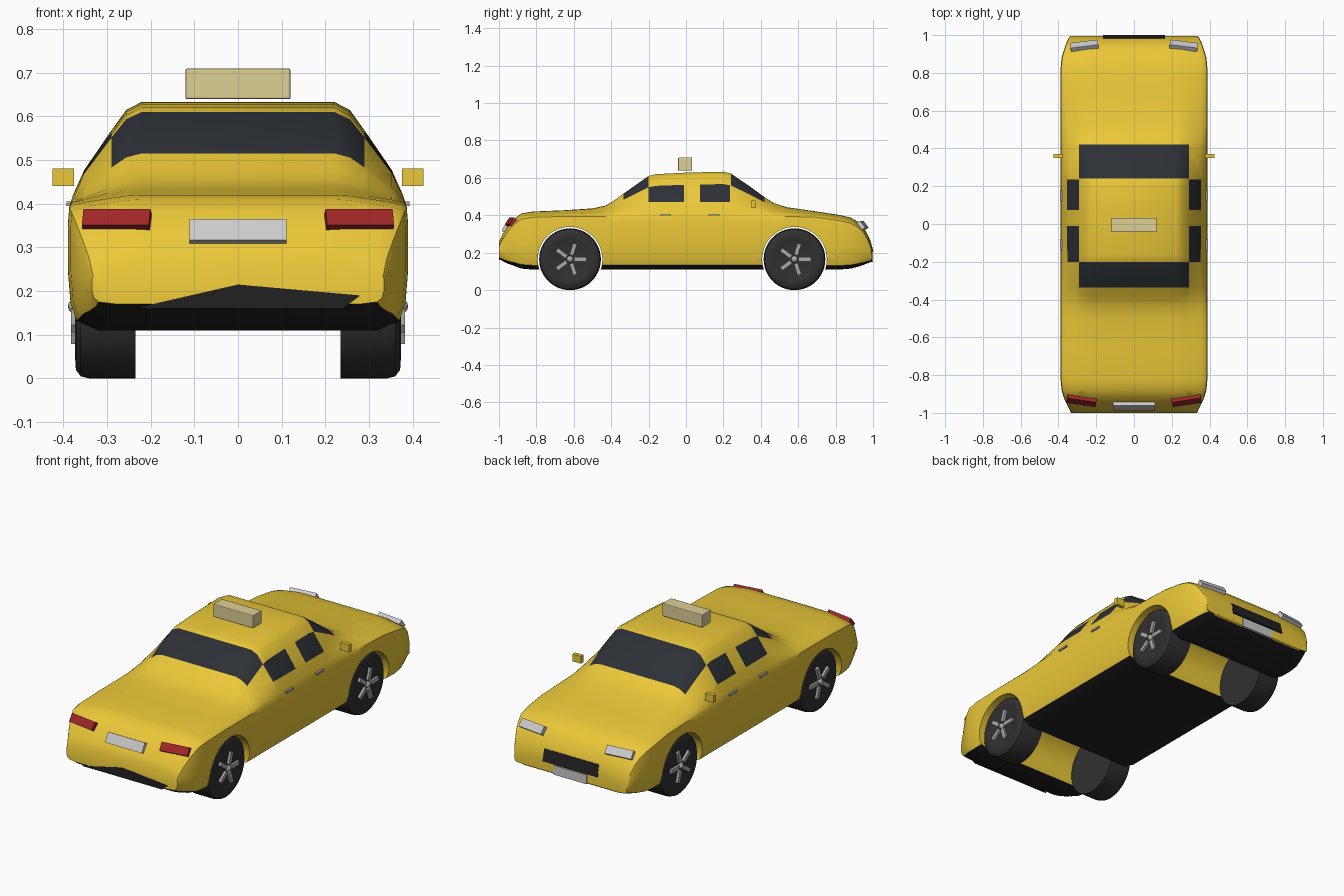
import bpy, bmesh, math
from mathutils import Vector

if "Cube" in bpy.data.objects:
    bpy.data.objects.remove(bpy.data.objects["Cube"])


def material(name, r, g, b):
    m = bpy.data.materials.new(name)
    m.diffuse_color = (r, g, b, 1)
    m.use_nodes = True
    m.node_tree.nodes["Principled BSDF"].inputs["Base Color"].default_value = m.diffuse_color
    return m


YELLOW = material("yellow_paint", 0.83, 0.58, 0.04)
GLASS = material("dark_glass", 0.025, 0.03, 0.036)
BLACK = material("black_plastic", 0.015, 0.015, 0.016)
RUBBER = material("rubber", 0.03, 0.03, 0.03)
RED = material("red_lens", 0.35, 0.02, 0.02)
WHITE = material("white_plate", 0.72, 0.73, 0.72)
CREAM = material("cream_sign", 0.72, 0.63, 0.3)
STEEL = material("steel", 0.4, 0.4, 0.4)
AXLES = (-0.62, 0.58)


def add(name, bm, mats):
    bmesh.ops.recalc_face_normals(bm, faces=bm.faces)
    me = bpy.data.meshes.new(name)
    bm.to_mesh(me)
    bm.free()
    for m in mats:
        me.materials.append(m)
    ob = bpy.data.objects.new(name, me)
    bpy.context.collection.objects.link(ob)
    return ob


def activate(ob):
    bpy.ops.object.select_all(action='DESELECT')
    ob.select_set(True)
    bpy.context.view_layer.objects.active = ob


def smooth(ob, angle=35):
    activate(ob)
    bpy.ops.object.shade_smooth_by_angle(angle=math.radians(angle))


def box(name, centre, size, mat, rot=(0, 0, 0)):
    bm = bmesh.new()
    bmesh.ops.create_cube(bm, size=1)
    bmesh.ops.scale(bm, vec=size, verts=bm.verts)
    ob = add(name, bm, [mat])
    ob.location, ob.rotation_euler = centre, rot
    return ob


def lathe(name, profile, centre, mats, steps=48):
    """Spin (x, radius) points round the x axis."""
    bm = bmesh.new()
    vs = [bm.verts.new((x, 0, r)) for x, r in profile]
    es = [bm.edges.new(p) for p in zip(vs, vs[1:])]
    bmesh.ops.spin(bm, geom=vs + es, axis=(1, 0, 0), cent=(0, 0, 0),
                   angle=2 * math.pi, steps=steps)
    bmesh.ops.remove_doubles(bm, verts=bm.verts, dist=1e-5)
    ob = add(name, bm, mats)
    ob.location = centre
    return ob


# Body: one section shape lofted through stations (y, bottom, top, width scale)
STATIONS = [
    (-1.0, .17, .26, .86), (-.98, .155, .30, .88), (-.95, .14, .345, .92),
    (-.92, .13, .38, .955), (-.88, .115, .41, .985), (-.82, .11, .42, 1),
    (-.65, .11, .427, 1), (-.5, .11, .437, 1), (-.43, .11, .452, 1),
    (-.38, .11, .482, 1), (-.335, .11, .515, 1), (-.2, .11, .61, 1),
    (-.16, .11, .62, 1), (0, .11, .628, 1), (.2, .11, .633, 1),
    (.24, .11, .623, 1), (.34, .11, .555, 1), (.42, .11, .497, 1),
    (.47, .11, .465, 1), (.54, .11, .443, 1), (.7, .11, .42, 1),
    (.82, .11, .402, 1), (.88, .115, .388, .985), (.92, .125, .365, .955),
    (.95, .135, .335, .93), (.975, .145, .29, .9), (.99, .15, .25, .88),
    (.995, .155, .21, .87)]
UPPER = [(0, 1), (.22, 1), (.256, .92), (.296, .68), (.352, .33), (.377, .09)]
LOWER = [(.386, .98), (.389, .85), (.389, .5), (.383, .22), (.37, .08), (.32, 0), (0, 0)]


def section(y, low, top, w):
    belt = min(.40, top - .025)
    half = [(x * w, belt + (top - belt) * f) for x, f in UPPER]
    half += [(x * w, low + (belt - low) * g) for x, g in LOWER]
    return [(x, y, z) for x, z in half + [(-x, z) for x, z in half[-2:0:-1]]]


bm = bmesh.new()
rings = [[bm.verts.new(p) for p in section(*s)] for s in STATIONS]
n = len(rings[0])
for a, b in zip(rings, rings[1:]):
    for i in range(n):
        j = (i + 1) % n
        bm.faces.new((a[i], a[j], b[j], b[i]))
bm.faces.new(rings[0])
bm.faces.new(rings[-1])
bmesh.ops.recalc_face_normals(bm, faces=bm.faces)

# Window outlines cut into the body, then faces painted by position
cuts = [((x, 0, 0), (1, 0, 0)) for x in (-.29, .29)]
cuts += [((0, y, 0), (0, 1, 0)) for y in (-.335, -.2, -.01, .075, .235, .24, .42)]
cuts += [((0, 0, .47), (0, 0, 1))]
for co, no in cuts:
    bmesh.ops.bisect_plane(bm, geom=bm.verts[:] + bm.edges[:] + bm.faces[:],
                           plane_co=co, plane_no=no, dist=1e-5)
bm.normal_update()
for f in bm.faces:
    c = f.calc_center_median()
    x, y = abs(c.x), c.y
    screen = x < .29 and c.z > .44 and (-.335 < y < -.2 or .24 < y < .42)
    side = x > .29 and c.z > .47 and (-.2 < y < -.01 or .075 < y < .235)
    if screen or side:
        f.material_index = 1
    elif f.normal.z < -.75 and c.z < .2:
        f.material_index = 2
body = add("body", bm, [YELLOW, GLASS, BLACK])

# Wheel arches, cut right across
for y in AXLES:
    cutter = lathe("arch_cutter", [(-.6, 0), (-.6, .173), (.6, .173), (.6, 0)],
                   (0, y, .165), [YELLOW])
    cutter.hide_render = True
    mod = body.modifiers.new("arch", 'BOOLEAN')
    mod.operation, mod.solver, mod.object = 'DIFFERENCE', 'EXACT', cutter
    activate(body)
    bpy.ops.object.modifier_apply(modifier=mod.name)
    bpy.data.objects.remove(cutter)
smooth(body, 32)

# Wheels with five spokes and a round hub
TYRE = [(-.07, 0), (-.07, .165), (.035, .165), (.055, .16), (.066, .145),
        (.068, .115), (.064, .105), (.064, 0)]
for s, side in ((1, "right"), (-1, "left")):
    for y, end in zip(AXLES, ("rear", "front")):
        tag = f"{end}_{side}"
        c = Vector((s * .305, y, .165))
        smooth(lathe("wheel_" + tag, [(s * x, r) for x, r in TYRE], c, [RUBBER]))
        for k in range(5):
            a = k * math.tau / 5
            off = Vector((s * .07, .055 * math.cos(a), .055 * math.sin(a)))
            box("spoke_" + tag, c + off, (.014, .065, .022), STEEL, (a, 0, 0))
        hub = bmesh.new()
        bmesh.ops.create_uvsphere(hub, u_segments=16, v_segments=10, radius=.018)
        ob = add("hub_" + tag, hub, [STEEL])
        ob.location = c + Vector((s * .066, 0, 0))
        smooth(ob, 60)

    # Lamps, mirrors and door handles on each side
    box("tail_light_" + side, (s * .277, -.933, .361), (.155, .03, .045), RED, (-.6, 0, s * .15))
    box("headlight_" + side, (s * .263, .944, .345), (.148, .025, .045), WHITE, (.65, 0, -s * .12))
    box("mirror_" + side, (s * .4, .36, .46), (.05, .022, .04), YELLOW)
    for y in (-.11, .15):
        box("door_handle_" + side, (s * .386, y, .4), (.014, .06, .01), STEEL)

# Plates, grille and rear lower panel
box("rear_plate", (0, -.965, .336), (.222, .02, .055), WHITE, (-.5, 0, 0))
box("front_plate", (0, .99, .175), (.2, .02, .05), WHITE)
box("grille", (0, .984, .235), (.33, .02, .065), BLACK, (.25, 0, 0))
bm = bmesh.new()
face = bm.faces.new([bm.verts.new((x, -1.001, z)) for x, z in
                     ((-.24, .16), (.24, .16), (.28, .19), (0, .215))])
ext = bmesh.ops.extrude_face_region(bm, geom=[face])
bmesh.ops.translate(bm, vec=(0, .01, 0),
                    verts=[v for v in ext["geom"] if isinstance(v, bmesh.types.BMVert)])
add("rear_lower_panel", bm, [BLACK])

# Roof sign
sign = box("roof_sign", (0, -.005, .674), (.24, .075, .07), CREAM)
bev = sign.modifiers.new("bevel", 'BEVEL')
bev.width, bev.segments = .004, 2
